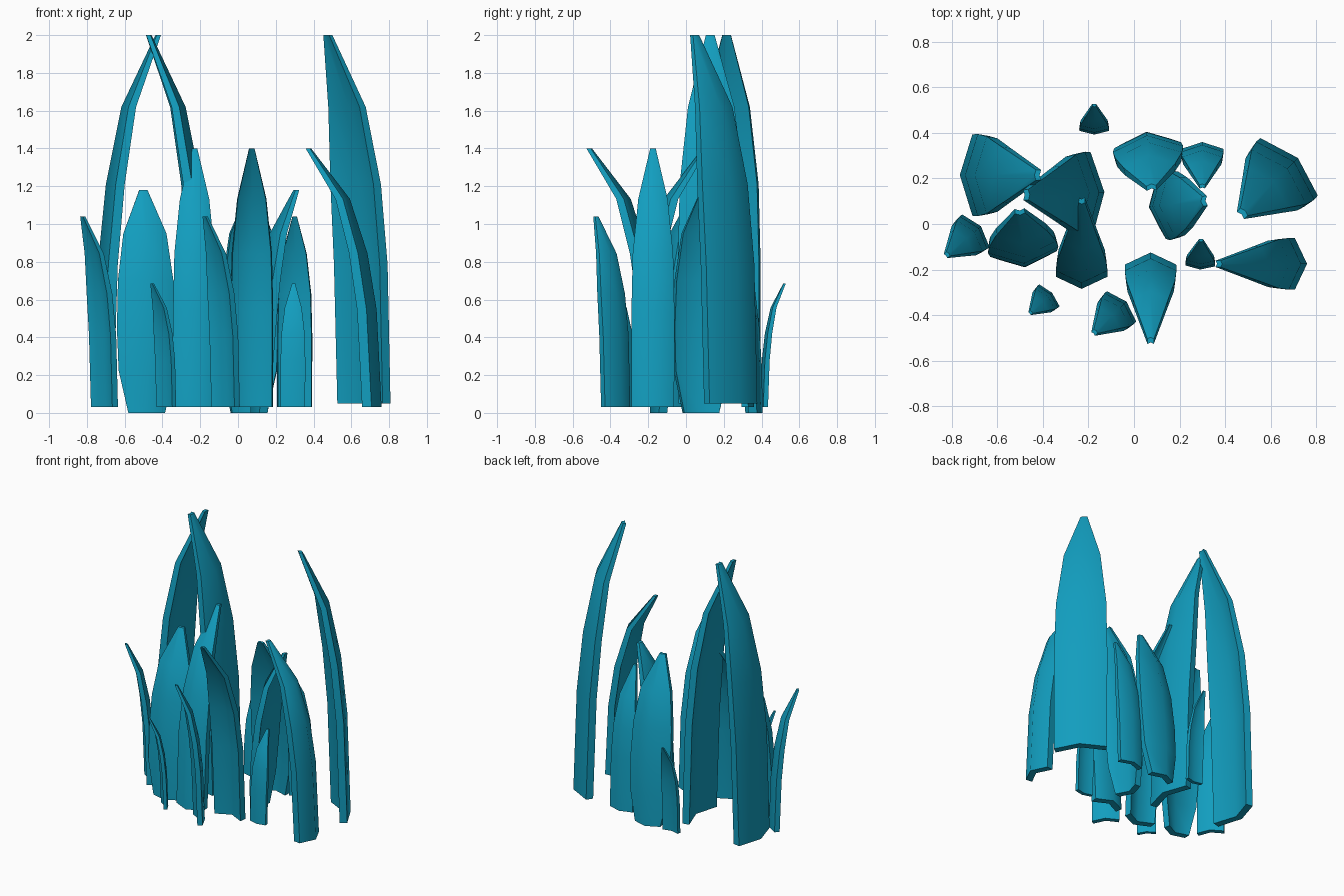
import bpy, bmesh
from math import radians
from mathutils import Matrix, Vector

cube = bpy.data.objects.get("Cube")
if cube:
    bpy.data.objects.remove(cube, do_unlink=True)

teal = bpy.data.materials.new("teal_leaf")
teal.use_nodes = True
colour = (0.006, 0.34, 0.52, 1)
teal.diffuse_color = colour
teal.node_tree.nodes["Principled BSDF"].inputs["Base Color"].default_value = colour

# Rows up a blade: height, lean, width and thickness as shares of the full size
STRAIGHT = [(0, 0, 1, 1), (.377, .07, 1.01, 1), (.595, .2, .95, .95),
            (.805, .45, .69, .8), (1, 1, .13, .45)]
WAISTED = [(0, 0, .63, 1), (.19, .01, .95, 1), (.38, .07, 1, 1),
           (.595, .2, .95, .95), (.805, .45, .74, .8), (1, 1, .14, .45)]


def blade(name, spot, angle, rows, bottom, top, width, lean, fold, thick):
    """Folded blade: a chevron section lofted upwards, leaning along +x, then turned."""
    bm = bmesh.new()
    loops = []
    for h, l, w, t in rows:
        z = bottom + (top - bottom) * h
        x = (lean - thick * .45) * l
        half, back, t = width * w / 2, fold * w, thick * t
        section = [(x + back, -half), (x, 0), (x + back, half),
                   (x + back + t, half * .95), (x + t, 0), (x + back + t, -half * .95)]
        loops.append([bm.verts.new((px, py, z)) for px, py in section])
    for low, high in zip(loops, loops[1:]):
        for i in range(6):
            j = (i + 1) % 6
            bm.faces.new((low[i], low[j], high[j], high[i]))
    for end in (loops[0], loops[-1]):
        bm.faces.new((end[0], end[1], end[4], end[5]))
        bm.faces.new((end[1], end[2], end[3], end[4]))
    bmesh.ops.recalc_face_normals(bm, faces=bm.faces)
    bm.transform(Matrix.Translation(Vector((*spot, 0))) @ Matrix.Rotation(radians(angle), 4, 'Z'))
    mesh = bpy.data.meshes.new(name)
    bm.to_mesh(mesh)
    bm.free()
    mesh.materials.append(teal)
    obj = bpy.data.objects.new(name, mesh)
    bpy.context.collection.objects.link(obj)
    bpy.ops.object.select_all(action='DESELECT')
    obj.select_set(True)
    bpy.context.view_layer.objects.active = obj
    bpy.ops.object.shade_smooth_by_angle(angle=radians(55))


# Each kind: shape (rows, bottom, top, width, lean, fold, thickness), then ridge spots and headings
kinds = {
    "tall_blade": ((STRAIGHT, .05, 2, .357, .35, .055, .05),
                   [(-.765, .215, 0), (-.13, .14, 182), (.72, .29, 225)]),
    "arched_blade": ((STRAIGHT, .03, 1.4, .225, .395, .053, .05),
                     [(.76, -.175, 180), (.073, -.125, 270), (-.23, -.285, 90)]),
    "broad_blade": ((WAISTED, 0, 1.18, .31, .25, .06, .045),
                    [(-.48, -.19, 95), (.055, .405, 275), (.065, .075, 6)]),
    "short_blade": ((STRAIGHT, .03, 1.04, .185, .2, .03, .035),
                    [(-.672, -.01, 220), (-.033, -.341, 224), (.3, .36, 270)]),
    "small_blade": ((STRAIGHT, .03, .685, .13, .133, .016, .025),
                    [(-.175, .393, 90), (.29, -.2, 88), (-.36, -.302, 223)]),
}
for kind, (shape, places) in kinds.items():
    for n, (x, y, heading) in enumerate(places, 1):
        blade(f"{kind}_{n}", (x, y), heading, *shape)
